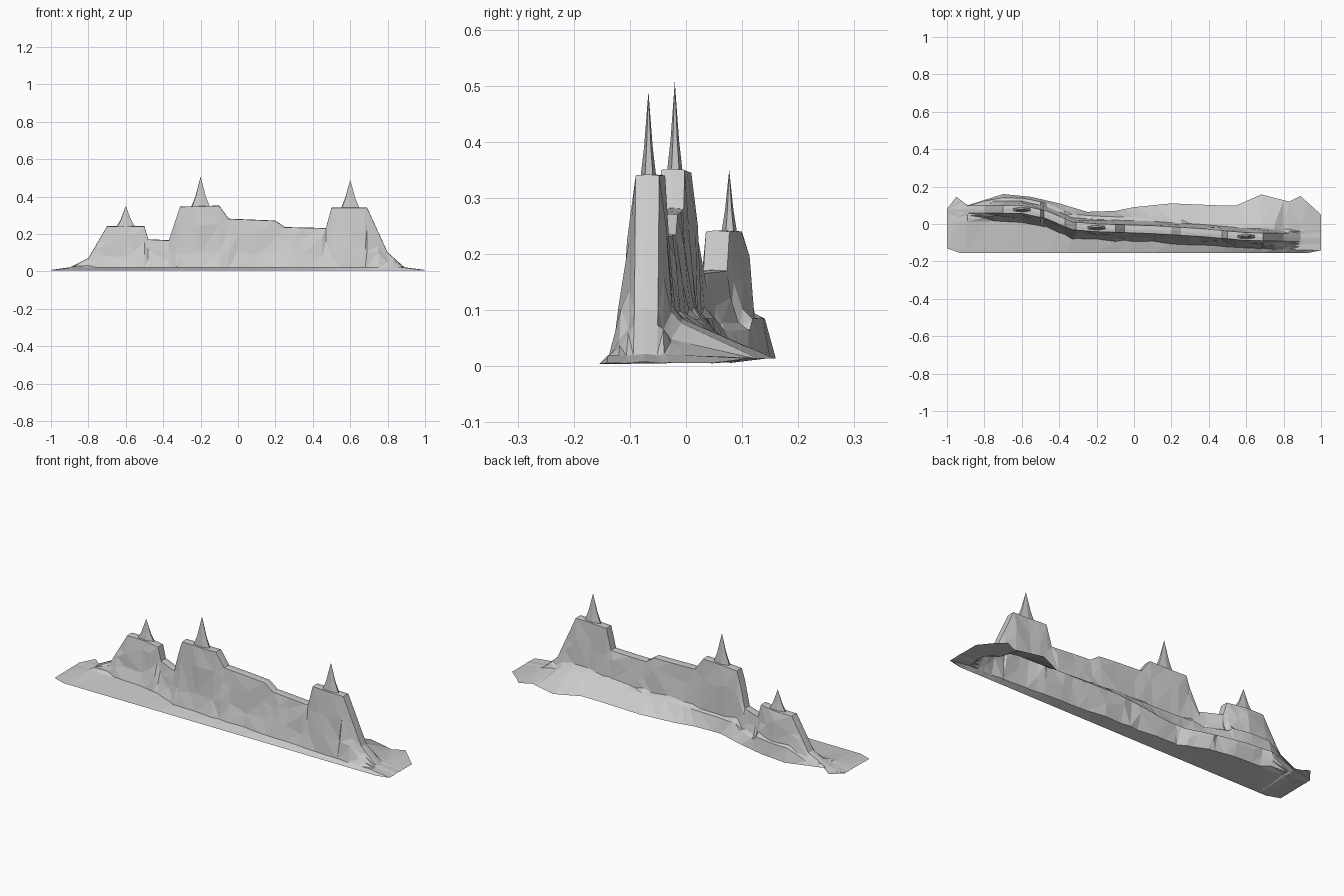
import bpy, bmesh, random

if "Cube" in bpy.data.objects:
    bpy.data.objects.remove(bpy.data.objects["Cube"])
random.seed(4)


def make_object(name, bm):
    bmesh.ops.recalc_face_normals(bm, faces=bm.faces)
    mesh = bpy.data.meshes.new(name)
    bm.to_mesh(mesh)
    bm.free()
    ob = bpy.data.objects.new(name, mesh)
    bpy.context.collection.objects.link(ob)
    return ob


def interp(table, x):
    for (x0, v0), (x1, v1) in zip(table, table[1:]):
        if x <= x1:
            return v0 + (v1 - v0) * (x - x0) / (x1 - x0)
    return table[-1][1]


# Profiles along the ridge: crest height, crest line, ragged back edge
height = [(-1, .006), (-.9, .02), (-.8, .07), (-.7, .24), (-.5, .24), (-.48, .17),
          (-.37, .165), (-.31, .345), (-.1, .35), (-.05, .28), (.2, .27), (.25, .235),
          (.47, .23), (.5, .34), (.69, .34), (.8, .1), (.89, .02), (1, .006)]
crest = [(-1, .08), (-.6, .078), (-.47, .05), (-.33, -.01), (-.2, -.02),
         (.1, -.03), (.35, -.045), (.6, -.067), (1, -.075)]
back = [(-1, .08), (-.95, .145), (-.89, .10), (-.7, .16), (-.55, .145), (-.4, .11),
        (-.25, .065), (-.1, .07), (0, .09), (.2, .11), (.45, .10), (.55, .10),
        (.68, .158), (.83, .12), (.89, .15), (1, .05)]
front = [(-1, -.13), (-.93, -.155), (.93, -.155), (1, -.13)]

xs = sorted({x for t in (height, crest, back, front) for x, _ in t}
            | {-.6, -.75, .3, .75})


def section(x):
    h, c, b, f = (interp(t, x) for t in (height, crest, back, front))
    r = min(1, h / .2)
    j = lambda a: random.uniform(-a, a) * r
    foot = min(.02, h)
    mid = min(.1, foot + (h - foot) * .35)
    low = min(.085, foot + (h - foot) * .3)
    if abs(x) > .88:
        foot = mid = low = h
    pts = [(f, .004), (c - .066 + j(.006), foot),
           (c - .047 + j(.006), mid + j(.02)),
           (c - .033 + j(.005), (mid + h) / 2 + j(.03)),
           (c - .021, h), (c + j(.005), h + .002), (c + .021, h),
           (c + .033 + j(.005), (mid + h) / 2 + j(.03)),
           (c + .044, mid + j(.01)),
           (min(c + .062, b - .012), low), (b, .014 if abs(x) < .99 else .006)]
    lim = b - .002
    return [(x, min(y, lim) if i < 10 else y, z) for i, (y, z) in enumerate(pts)]


# Hollow mountain ridge with its surrounding apron
bm = bmesh.new()
rows = [[bm.verts.new(p) for p in section(x)] for x in xs]
for a, b in zip(rows, rows[1:]):
    for i in range(len(a) - 1):
        bm.faces.new((a[i], b[i], b[i + 1], a[i + 1]))
bmesh.ops.triangulate(bm, faces=bm.faces[:])
ridge = make_object("mountain_ridge", bm)
if sum(p.normal.z for p in ridge.data.polygons) < 0:
    ridge.data.flip_normals()


# Pointed summits, slightly concave
def summit(name, x, y, z0, z1):
    bm = bmesh.new()
    rings = []
    for t, s in ((0, 1), (.35, .55)):
        rings.append([bm.verts.new((x + dx * s, y + dy * s, z0 + (z1 - z0) * t))
                      for dx, dy in ((.05, -.006), (.01, -.014), (-.045, -.008),
                                     (-.05, .006), (-.005, .014), (.045, .008))])
    tip = bm.verts.new((x, y, z1))
    for i in range(6):
        k = (i + 1) % 6
        bm.faces.new((rings[0][i], rings[0][k], rings[1][k], rings[1][i]))
        bm.faces.new((rings[1][i], rings[1][k], tip))
    make_object(name, bm)


summit("left_summit", -.6, .077, .238, .35)
summit("middle_summit", -.2, -.02, .345, .507)
summit("right_summit", .6, -.067, .337, .49)
